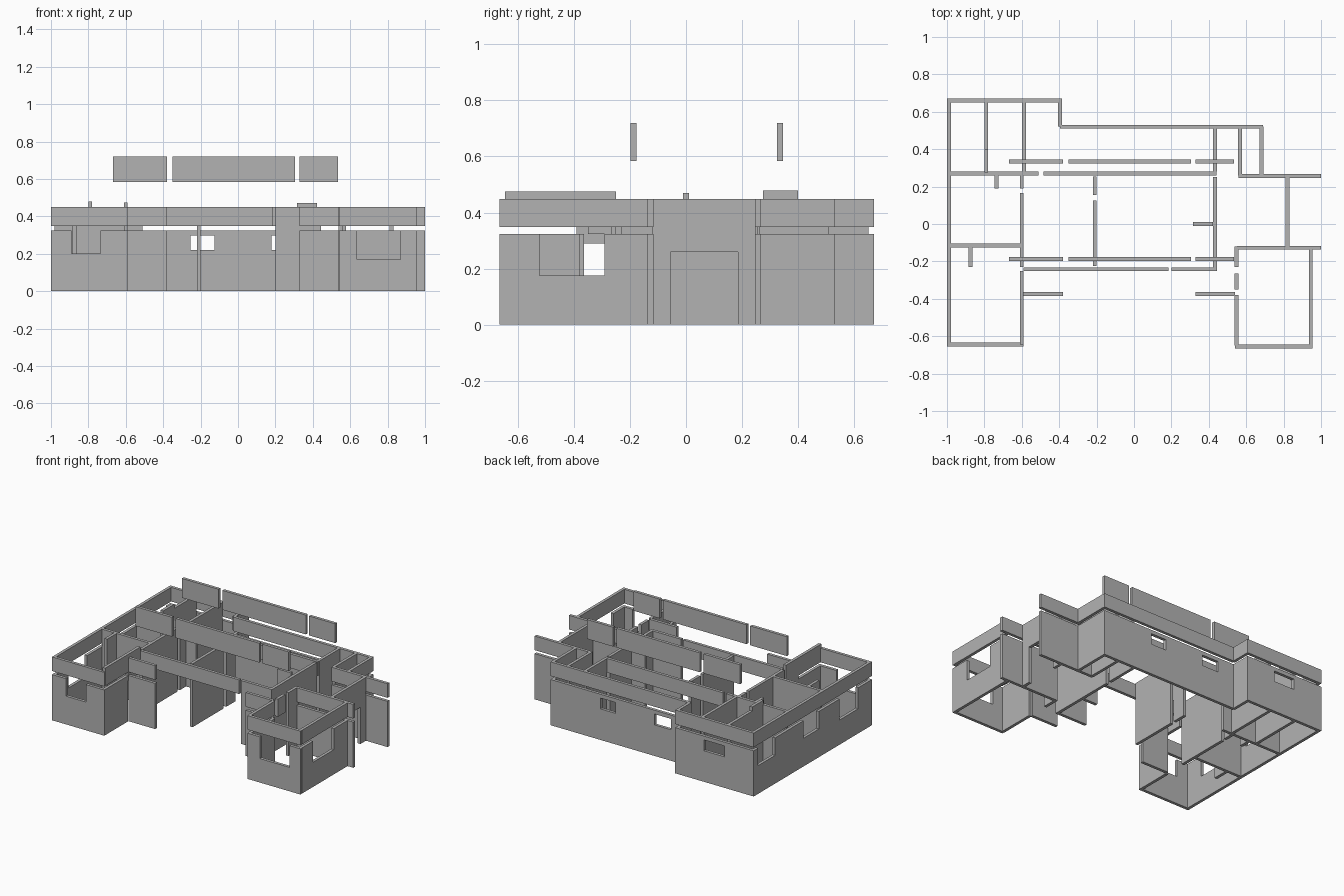
import bpy
import bmesh
from mathutils import Matrix, Vector

cube = bpy.data.objects.get("Cube")
if cube:
    bpy.data.objects.remove(cube, do_unlink=True)

# Single plaster colour
plaster = bpy.data.materials.new("plaster_grey")
plaster.use_nodes = True
GREY = (0.45, 0.45, 0.45, 1)
plaster.diffuse_color = GREY
plaster.node_tree.nodes["Principled BSDF"].inputs["Base Color"].default_value = GREY

THICK = 0.021
LOW = (0, 0.324)        # lower wall
BAND = (0.349, 0.449)   # ring beam above the gap
FULL = (0, 0.449)       # partition through both
HIGH = (0.583, 0.72)    # raised clerestory


def add_box(bm, axis, at, a, b, z0, z1):
    """Box running along an axis from a to b, centred at 'at' across it."""
    mid, length = (a + b) / 2, b - a
    along_x = axis == "x"
    centre = Vector((mid, at, (z0 + z1) / 2) if along_x else (at, mid, (z0 + z1) / 2))
    size = (length, THICK, z1 - z0) if along_x else (THICK, length, z1 - z0)
    matrix = Matrix.Translation(centre) @ Matrix.Diagonal((*size, 1))
    bmesh.ops.create_cube(bm, size=1, matrix=matrix)


def wall(name, axis, at, a, b, levels=(LOW,), openings=()):
    """Wall with optional openings (start, end, sill, head), in order along it."""
    bm = bmesh.new()
    for z0, z1 in levels:
        start = a
        for o0, o1, sill, head in openings:
            if sill >= z1 or head <= z0:
                continue
            add_box(bm, axis, at, start, o0, z0, z1)
            if sill > z0:
                add_box(bm, axis, at, o0, o1, z0, sill)
            if head < z1:
                add_box(bm, axis, at, o0, o1, head, z1)
            start = o1
        add_box(bm, axis, at, start, b, z0, z1)
    mesh = bpy.data.meshes.new(name)
    bm.to_mesh(mesh)
    bm.free()
    mesh.materials.append(plaster)
    obj = bpy.data.objects.new(name, mesh)
    bpy.context.collection.objects.link(obj)
    return obj


TOP = LOW[1]
OUTER = (LOW, BAND)

# Left part of the house: outer walls with window notches
wall("west_wall", "y", -.99, -.65, .67, OUTER,
     [(-.5, -.29, .175, TOP), (-.06, .11, .2, TOP), (.43, .62, .2, TOP)])
wall("west_wing_front_wall", "x", -.645, -1, -.59, OUTER, [(-.89, -.735, .2, TOP)])
wall("west_wing_inner_wall", "y", -.6, -.65, -.39)
wall("west_wing_door_header", "y", -.6, -.39, -.25, [(.29, BAND[0])])
wall("west_wing_inner_beam", "y", -.6, -.645, -.25, [(BAND[0], .475)])
wall("back_wall_west", "x", .66, -1, -.385, OUTER, [(-.77, -.61, .22, .297)])
wall("back_step_wall", "y", -.395, .52, .66, OUTER)

# Back wall and right part of the house
wall("back_wall_centre", "x", .52, -.395, .69, OUTER,
     [(-.255, -.125, .22, .297), (.18, .3, .22, .297)])
wall("back_east_wall", "y", .682, .26, .52, OUTER)
wall("east_porch_back_wall", "x", .257, .56, 1, OUTER)
wall("east_porch_front_wall", "x", -.127, .55, 1, OUTER)
wall("east_entry_wall", "y", .82, -.12, .25, [FULL],
     [(-.055, .185, 0, .26)])
wall("east_wing_front_wall", "x", -.655, .54, .955, OUTER, [(.637, .87, .17, TOP)])
wall("east_wing_side_wall", "y", .945, -.65, -.13, OUTER, [(-.523, -.29, .175, TOP)])
wall("east_wing_inner_wall", "y", .547, -.65, -.38, OUTER)
wall("east_wing_header", "y", .547, -.35, -.265, [(TOP, FULL[1])])
wall("east_wing_inner_pier", "y", .547, -.23, -.12, [FULL])

# Terrace screens beside the front court
for side, a, b in (("west", -.59, -.38), ("east", .33, .54)):
    wall(side + "_terrace_screen", "x", -.375, a, b, OUTER)

# Beams over the open hall
wall("hall_front_beam", "x", -.242, -.59, .185, [BAND])
wall("hall_back_beam", "x", .27, -.485, .44, [BAND])
wall("hall_front_wall", "x", -.242, .2, .44, [FULL])

# Full height partitions
for name, axis, at, a, b in (
    ("west_bedroom_back_partition", "x", .27, -.98, -.51),
    ("west_bedroom_front_partition", "x", -.115, -.98, -.6),
    ("corridor_partition", "y", -.6, -.23, .165),
    ("corridor_pier", "y", -.6, .19, .26),
    ("back_bedroom_partition", "y", -.587, .28, .65),
    ("back_closet_stub", "y", -.735, .19, .26),
    ("front_closet_stub", "y", -.875, -.23, -.12),
    ("hall_divider", "y", -.21, -.225, .125),
    ("hall_divider_pier", "y", -.21, .155, .255),
    ("kitchen_partition", "y", .433, -.25, .25),
    ("kitchen_back_partition", "y", .433, .28, .51),
    ("east_closet_partition", "y", .567, .26, .51),
):
    wall(name, axis, at, a, b, [FULL])

# Partitions that rise a little above the beams
wall("bathroom_partition", "y", -.79, .4, .65, [FULL])
wall("bathroom_tall_partition", "y", -.79, .275, .4, [(0, .478)])
wall("kitchen_stub", "x", 0, .315, .422, [(0, .47)])

# Raised clerestory panels, front and back
for side, y in (("front", -.187), ("back", .335)):
    for part, a, b in (("west", -.667, -.38), ("centre", -.35, .305), ("east", .33, .535)):
        wall(f"{side}_clerestory_{part}", "x", y, a, b, [HIGH])
